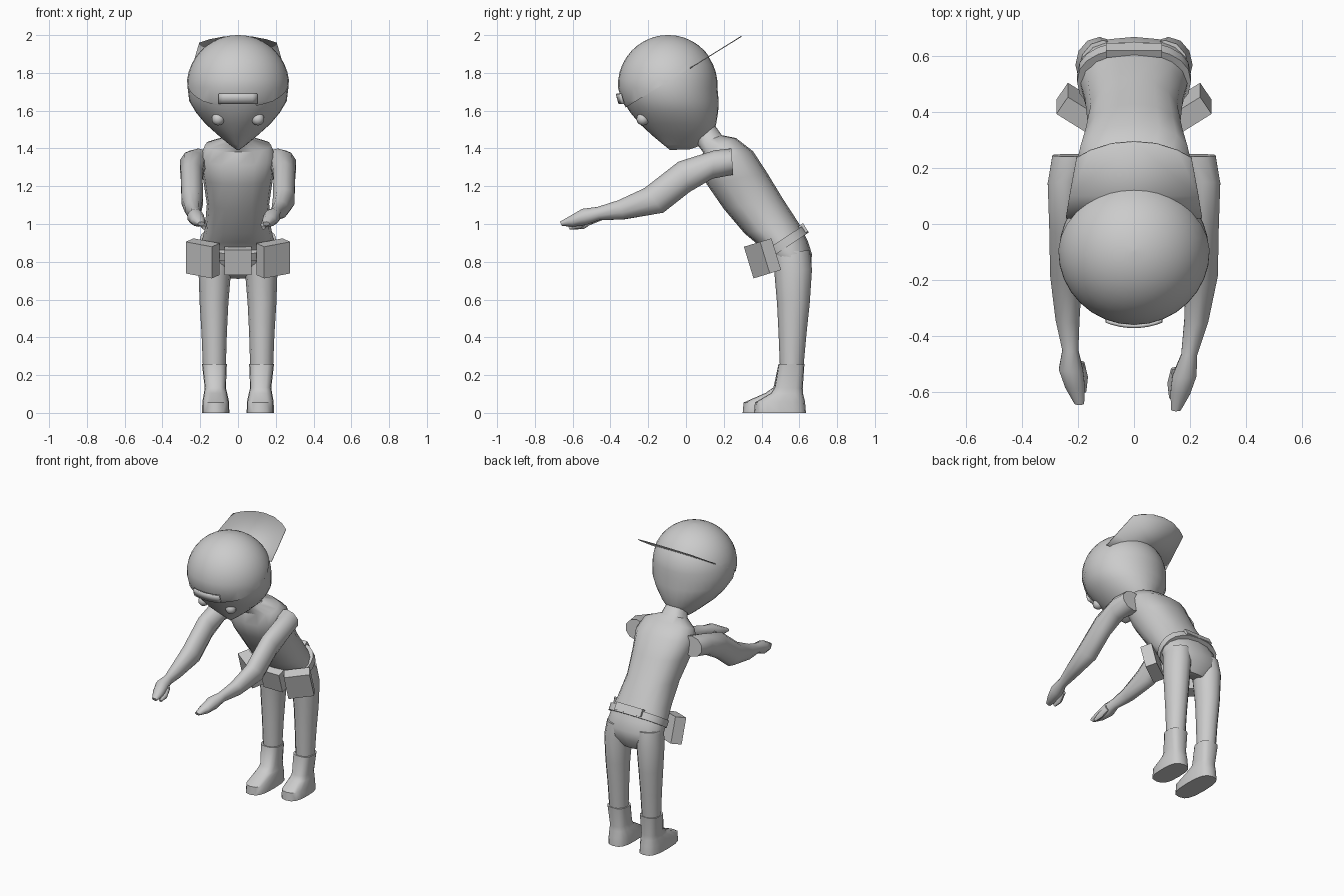
import bpy, bmesh, math
from mathutils import Vector, Matrix

if "Cube" in bpy.data.objects:
    bpy.data.objects.remove(bpy.data.objects["Cube"])


def finish(name, bm, angle=45):
    bmesh.ops.recalc_face_normals(bm, faces=bm.faces)
    me = bpy.data.meshes.new(name)
    bm.to_mesh(me)
    bm.free()
    ob = bpy.data.objects.new(name, me)
    bpy.context.collection.objects.link(ob)
    bpy.ops.object.select_all(action='DESELECT')
    ob.select_set(True)
    bpy.context.view_layer.objects.active = ob
    bpy.ops.object.shade_smooth_by_angle(angle=math.radians(angle))
    return ob


def loft_mesh(rings, sides=12, power=2.0, side=1):
    """Rings are (front_y, front_z, back_y, back_z, centre_x, half_width)."""
    bm = bmesh.new()
    loops = []
    for fy, fz, by, bz, cx, hw in rings:
        mid, half = Vector((cx, (fy + by) / 2, (fz + bz) / 2)), Vector((0, (fy - by) / 2, (fz - bz) / 2))
        loop = []
        for i in range(sides):
            a = 2 * math.pi * i / sides
            c, s = [math.copysign(abs(v) ** (2 / power), v) for v in (math.cos(a), math.sin(a))]
            p = mid + half * c + Vector((hw * s, 0, 0))
            loop.append(bm.verts.new((p.x * side, p.y, p.z)))
        loops.append(loop)
    for a, b in zip(loops, loops[1:]):
        for i in range(sides):
            j = (i + 1) % sides
            bm.faces.new((a[i], a[j], b[j], b[i]))
    bm.faces.new(loops[0])
    bm.faces.new(loops[-1])
    return bm


def loft(name, rings, angle=45, **kw):
    return finish(name, loft_mesh(rings, **kw), angle)


# head: round skull that narrows to a pointed chin
CY, CZ = -0.095, 1.735


def head_rings(r):
    rings = []
    for k in range(11):
        a = math.radians(89 - 9.2 * k)
        c, z = r * math.cos(a), CZ + r * math.sin(a)
        rings.append((CY - c, z, CY + c, z, 0, c * 1.02))
    return rings


jaw = [(-.332, 1.65, .173, 1.65, 0, .258), (-.295, 1.59, .170, 1.59, 0, .222),
       (-.245, 1.53, .160, 1.53, 0, .172), (-.18, 1.47, .140, 1.47, 0, .105),
       (-.12, 1.42, .09, 1.42, 0, .045), (-.085, 1.392, .02, 1.395, 0, .008)]
loft("head", head_rings(.262) + jaw, angle=60, sides=32)

# cap crown: upper head shell cut on the slanted cap plane
SLOPE = .62


def cap_z(y):
    return 1.61 + SLOPE * (y + .33)


bm = loft_mesh(head_rings(.2655) + [(y0 - .007, z0, y1 + .006, z1, x, w + .007) for y0, z0, y1, z1, x, w in jaw[:3]], sides=32)
bmesh.ops.bisect_plane(bm, geom=bm.verts[:] + bm.edges[:] + bm.faces[:], plane_co=(0, 0, cap_z(0)),
                       plane_no=(0, -SLOPE, 1), clear_inner=True)
finish("cap_crown", bm, 60)

# cap brim: flat sheet pointing backwards
bm = bmesh.new()
half = [(.243, .02), (.23, .10), (.205, .235), (.155, .262), (.08, .286)]
outline = half + [(0, .293)] + [(-x, y) for x, y in reversed(half)]
bm.faces.new([bm.verts.new((x, y, cap_z(y))) for x, y in outline])
brim = finish("cap_brim", bm)
mod = brim.modifiers.new("thickness", 'SOLIDIFY')
mod.thickness = .005

# curved strap panel on the front of the cap
bm = bmesh.new()
R = .274
grid = [[bm.verts.new((x, CY - math.sqrt(R * R - x * x - (z - CZ) ** 2), z)) for z in (1.636, 1.663, 1.69)]
        for x in [-.1 + .025 * i for i in range(9)]]
for a, b in zip(grid, grid[1:]):
    for j in range(2):
        bm.faces.new((a[j], b[j], b[j + 1], a[j + 1]))
panel = finish("cap_strap", bm)
mod = panel.modifiers.new("thickness", 'SOLIDIFY')
mod.thickness = .012
mod.offset = 0

# eyes
for s, tag in ((1, "left"), (-1, "right")):
    bm = bmesh.new()
    bmesh.ops.create_uvsphere(bm, u_segments=16, v_segments=10, radius=.034,
                              matrix=Matrix.Translation((s * .105, -.228, 1.556)))
    finish("eye_" + tag, bm, 60)

# torso leaning forward, from crotch to neck
loft("torso", [
    (.52, .73, .62, .71, 0, .09), (.462, .79, .662, .78, 0, .195), (.43, .85, .667, .84, 0, .2),
    (.37, .90, .645, .91, 0, .192), (.31, .95, .60, 1.0, 0, .176), (.20, 1.08, .515, 1.13, 0, .165),
    (.11, 1.21, .43, 1.27, 0, .185), (.075, 1.31, .355, 1.385, 0, .205), (.09, 1.38, .265, 1.455, 0, .175),
    (.06, 1.42, .19, 1.47, 0, .085), (.03, 1.50, .14, 1.54, 0, .06)], sides=16, power=2.3)

# limbs, with small left/right pose differences
arm = [(.24, 1.40, .25, 1.26, .21, .085), (.15, 1.39, .14, 1.24, .243, .068),
       (-.04, 1.33, .02, 1.17, .245, .06), (-.22, 1.19, -.12, 1.06, .242, .06),
       (-.36, 1.125, -.33, 1.025, .222, .045), (-.47, 1.09, -.46, 1.02, .197, .03),
       (-.55, 1.08, -.53, .995, .18, .045), (-.61, 1.045, -.60, .985, .165, .037),
       (-.668, 1.012, -.657, .99, .15, .018)]
leg = [(.455, .85, .655, .86, .11, .085), (.468, .74, .667, .76, .123, .086), (.482, .58, .655, .58, .127, .076),
       (.49, .42, .638, .42, .126, .067), (.498, .22, .62, .22, .125, .06)]
boot = [(.49, .26, .627, .26, .125, .066), (.463, .135, .618, .13, .12, .056),
        (.42, .105, .62, .10, .119, .062), (.305, .055, .63, .06, .118, .071), (.30, .0, .635, .0, .118, .072)]
for s, tag in ((1, "left"), (-1, "right")):
    spread = 0 if s > 0 else .045
    pull = [max(0, min(1, (i - 3) / 3)) for i in range(len(arm))]
    pose = [(a + p * spread * .5, b, c + p * spread * .5, d, x + p * spread, w)
            for (a, b, c, d, x, w), p in zip(arm, pull)]
    loft("arm_" + tag, pose, sides=10, side=s)
    dy = spread * .5
    thumb = [(-.52 + dy, 1.05, -.51 + dy, 1.01, .15 + spread, .018),
             (-.575 + dy, 1.015, -.56 + dy, .975, .137 + spread, .018),
             (-.625 + dy, .99, -.615 + dy, .97, .135 + spread, .01)]
    loft("thumb_" + tag, thumb, sides=8, side=s)
    loft("leg_" + tag, leg, sides=12, side=s)
    step = .06 if s > 0 else 0
    shift = [0, .1, .5, 1, 1]
    loft("boot_" + tag, [(a + k * step, b, c, d, x, w) for (a, b, c, d, x, w), k in zip(boot, shift)],
         sides=16, power=2.8, side=s)

# slanted tool belt
loft("belt", [(.415, .80, .65, .955, 0, .203), (.39, .84, .625, .995, 0, .203)], angle=30, sides=20, power=2.3)


def box(name, size, centre, tilt, yaw):
    bm = bmesh.new()
    bmesh.ops.create_cube(bm, size=1, matrix=Matrix.Translation(centre) @ Matrix.Rotation(tilt, 4, 'X')
                          @ Matrix.Rotation(yaw, 4, 'Z') @ Matrix.Diagonal((*size, 1)))
    finish(name, bm, 30)


# pouches and rear buckle
TILT = math.radians(17)
for s, tag in ((1, "left"), (-1, "right")):
    box("pouch_" + tag, (.165, .075, .175), (s * .187, .405, .818), TILT, s * math.radians(33))
box("pouch_centre", (.145, .06, .14), (0, .395, .805), TILT, 0)
box("belt_back_bar", (.2, .03, .05), (0, .62, .975), math.radians(32), 0)
